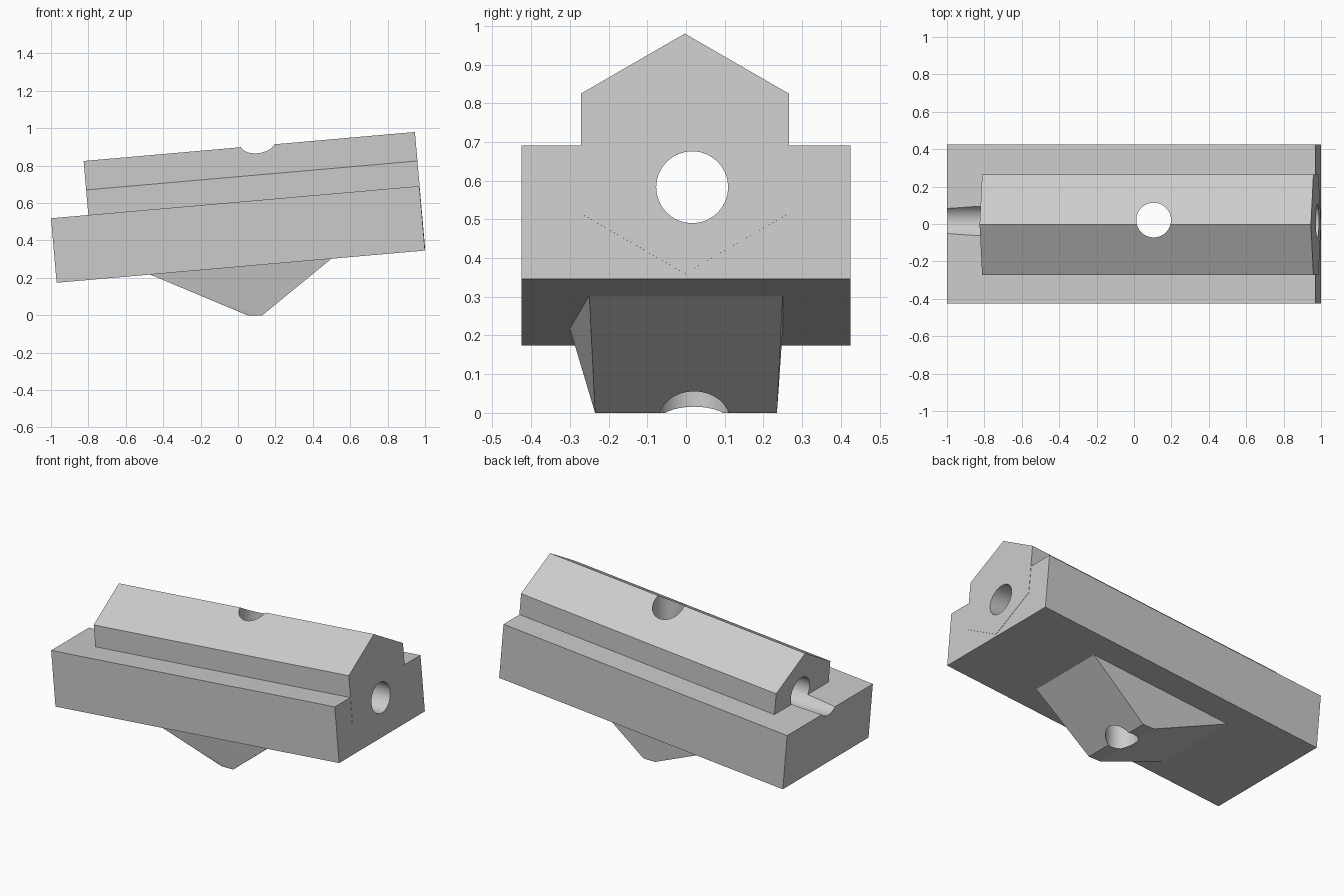
import bpy, bmesh
from math import radians, sin, cos, pi
from mathutils import Matrix, Vector

cube = bpy.data.objects.get("Cube")
if cube:
    bpy.data.objects.remove(cube, do_unlink=True)

grey = bpy.data.materials.new("plain grey")
grey.use_nodes = True
COLOUR = (0.6, 0.6, 0.6, 1)
grey.diffuse_color = COLOUR
grey.node_tree.nodes["Principled BSDF"].inputs["Base Color"].default_value = COLOUR

# Frame of the tilted body: x runs up its length, z leaves its underside
TILT = Matrix.Translation((0.015, 0, 0.26)) @ Matrix.Rotation(radians(-5), 4, "Y")


def hull(name, points, matrix=Matrix()):
    """Convex solid around a few corner points."""
    bm = bmesh.new()
    for p in points:
        bm.verts.new(matrix @ Vector(p))
    bmesh.ops.convex_hull(bm, input=bm.verts)
    bmesh.ops.dissolve_limit(bm, angle_limit=radians(0.5), verts=bm.verts, edges=bm.edges)
    bmesh.ops.recalc_face_normals(bm, faces=bm.faces)
    mesh = bpy.data.meshes.new(name)
    bm.to_mesh(mesh)
    bm.free()
    mesh.materials.append(grey)
    obj = bpy.data.objects.new(name, mesh)
    bpy.context.collection.objects.link(obj)
    return obj


def prism(name, profile, x0, x1):
    """Extrude a (y, z) profile along the tilted body."""
    return hull(name, [(x, y, z) for x in (x0, x1) for y, z in profile], TILT)


def bore(name, location, rotation):
    bpy.ops.mesh.primitive_cylinder_add(vertices=32, radius=0.093, depth=3,
                                        location=location, rotation=rotation)
    obj = bpy.context.object
    obj.name = name
    obj.hide_render = True
    obj.data.materials.append(grey)
    return obj


# Base block and hexagonal bar lying in it
block = prism("base_block", [(y, z) for y in (-0.425, 0.425) for z in (0, 0.346)],
              -0.9885, 0.9885)
hexagon = [(-0.003 + 0.31 * sin(i * pi / 3), 0.325 + 0.311 * cos(i * pi / 3))
           for i in range(6)]
bar = prism("hexagonal_bar", hexagon, -0.788, 0.99)

# Wedge foot under the block, flared at one rear corner
foot = hull("wedge_foot", [
    (-0.47, -0.3, 0.218), (-0.47, 0.25, 0.218),
    (0.5, -0.25, 0.303), (0.5, 0.25, 0.303),
    (0.05, -0.235, 0), (0.05, 0.235, 0),
    (0.13, -0.235, 0), (0.13, 0.235, 0)])

# Level lengthwise bore and upright bore through everything
bores = [bore("long_bore", (0, 0.016, 0.583), (0, pi / 2, 0)),
         bore("upright_bore", (0.105, 0.021, 0.5), (0, 0, 0))]

for part in (block, bar, foot):
    bpy.ops.object.select_all(action="DESELECT")
    part.select_set(True)
    bpy.context.view_layer.objects.active = part
    for cutter in bores:
        cut = part.modifiers.new(cutter.name, "BOOLEAN")
        cut.operation = "DIFFERENCE"
        cut.solver = "EXACT"
        cut.object = cutter
        bpy.ops.object.modifier_apply(modifier=cut.name)
    bpy.ops.object.shade_smooth_by_angle(angle=radians(20))

for cutter in bores:
    bpy.data.objects.remove(cutter, do_unlink=True)
